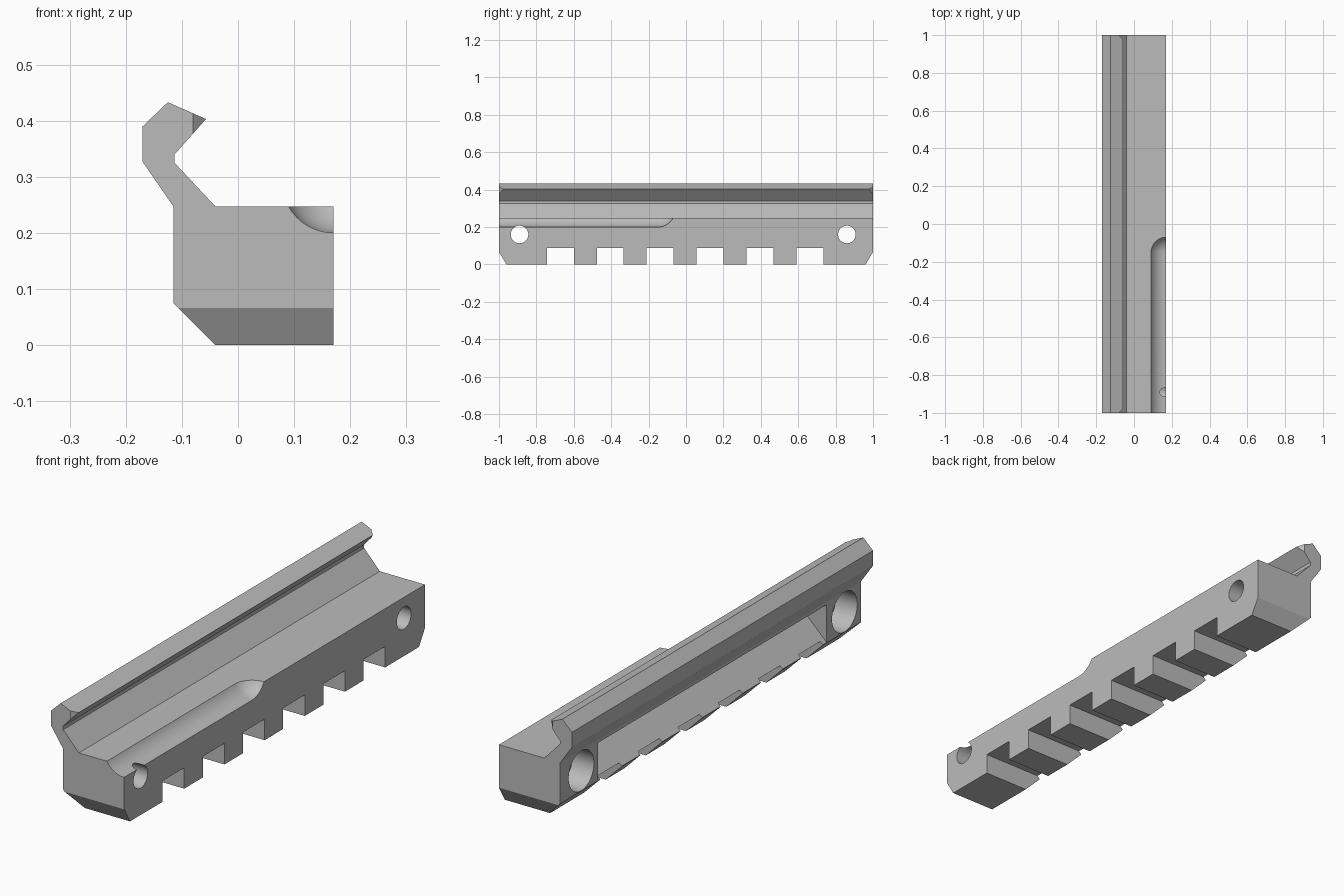
import bpy, bmesh, math
from mathutils import Matrix, Vector

if "Cube" in bpy.data.objects:
    bpy.data.objects.remove(bpy.data.objects["Cube"], do_unlink=True)

grey = bpy.data.materials.new("plain grey")
grey.use_nodes = True
COLOUR = (0.5, 0.5, 0.5, 1)
grey.diffuse_color = COLOUR
grey.node_tree.nodes["Principled BSDF"].inputs["Base Color"].default_value = COLOUR


def finish(name, bm):
    bmesh.ops.recalc_face_normals(bm, faces=bm.faces)
    mesh = bpy.data.meshes.new(name)
    bm.to_mesh(mesh)
    bm.free()
    mesh.materials.append(grey)
    obj = bpy.data.objects.new(name, mesh)
    bpy.context.collection.objects.link(obj)
    return obj


def prism(name, profile, plane, start, end):
    """Extrude a 2D profile: plane 'xz' along y, 'yz' along x, 'xy' along z."""
    place = {"xz": lambda a, b, t: (a, t, b),
             "yz": lambda a, b, t: (t, a, b),
             "xy": lambda a, b, t: (a, b, t)}[plane]
    bm = bmesh.new()
    face = bm.faces.new([bm.verts.new(place(a, b, start)) for a, b in profile])
    out = bmesh.ops.extrude_face_region(bm, geom=[face])
    moved = [v for v in out["geom"] if isinstance(v, bmesh.types.BMVert)]
    bmesh.ops.translate(bm, verts=moved, vec=Vector(place(0, 0, end - start)))
    return finish(name, bm)


def bore(name, y, radius, x0, x1):
    bm = bmesh.new()
    bmesh.ops.create_cone(bm, cap_ends=True, segments=48, radius1=radius,
                          radius2=radius, depth=x1 - x0,
                          matrix=Matrix.Translation(((x0 + x1) / 2, y, 0.16))
                          @ Matrix.Rotation(math.pi / 2, 4, "Y"))
    return finish(name, bm)


# Rail body with the overhanging hook
rail = prism("rail_body", [
    (-0.04, 0), (0.17, 0), (0.17, 0.247), (-0.04, 0.247), (-0.113, 0.325),
    (-0.113, 0.34), (-0.057, 0.403), (-0.125, 0.433), (-0.17, 0.39),
    (-0.17, 0.327), (-0.115, 0.247), (-0.115, 0.075)], "xz", -1, 1)

cutters = []

# Cross slots along the underside
for i in range(6):
    mid = -0.672 + 0.267 * i
    a, b = mid - 0.072, mid + 0.072
    cutters.append(prism("slot_cutter", [(a, -0.1), (b, -0.1), (b, 0.088), (a, 0.088)],
                         "yz", -0.3, 0.3))

# Bevelled ends of the body and of the hook lip
for s in (-1, 1):
    cutters.append(prism("end_bevel_cutter", [
        (s * 0.96, 0), (s, 0.066), (s * 1.1, 0.066), (s * 1.1, -0.1), (s * 0.96, -0.1)],
        "yz", -0.3, 0.3))
    cutters.append(prism("lip_bevel_cutter", [
        (-0.08, s), (-0.04, s * 0.96), (-0.04, s * 1.1), (-0.08, s * 1.1)],
        "xy", 0.35, 0.5))

# Long hollow in the hook side
cutters.append(prism("hollow_cutter", [
    (-0.125, 0.067), (-0.02, 0.17), (-0.125, 0.242)], "xz", -0.77, 0.75))

# Bolt holes, widened on the hook side
for y in (-0.89, 0.86):
    cutters.append(bore("bolt_hole_cutter", y, 0.047, -0.3, 0.3))
    cutters.append(bore("counterbore_cutter", y, 0.084, -0.3, -0.015))

# Scooped groove with a round inner end
bm = bmesh.new()
bmesh.ops.create_uvsphere(bm, u_segments=64, v_segments=32, radius=0.0916,
                          matrix=Matrix.Rotation(math.pi / 2, 4, "X"))
for v in bm.verts:
    if v.co.y < -0.001:
        v.co.y -= 1
bmesh.ops.translate(bm, verts=bm.verts, vec=(0.17, -0.15, 0.2916))
cutters.append(finish("groove_cutter", bm))

for cutter in cutters:
    mod = rail.modifiers.new(cutter.name, "BOOLEAN")
    mod.operation = "DIFFERENCE"
    mod.solver = "EXACT"
    mod.object = cutter

# Apply the cuts and drop the cutters
bpy.ops.object.select_all(action="DESELECT")
rail.select_set(True)
bpy.context.view_layer.objects.active = rail
for mod in list(rail.modifiers):
    bpy.ops.object.modifier_apply(modifier=mod.name)
for cutter in cutters:
    bpy.data.objects.remove(cutter, do_unlink=True)
bpy.ops.object.shade_smooth_by_angle(angle=math.radians(25))
